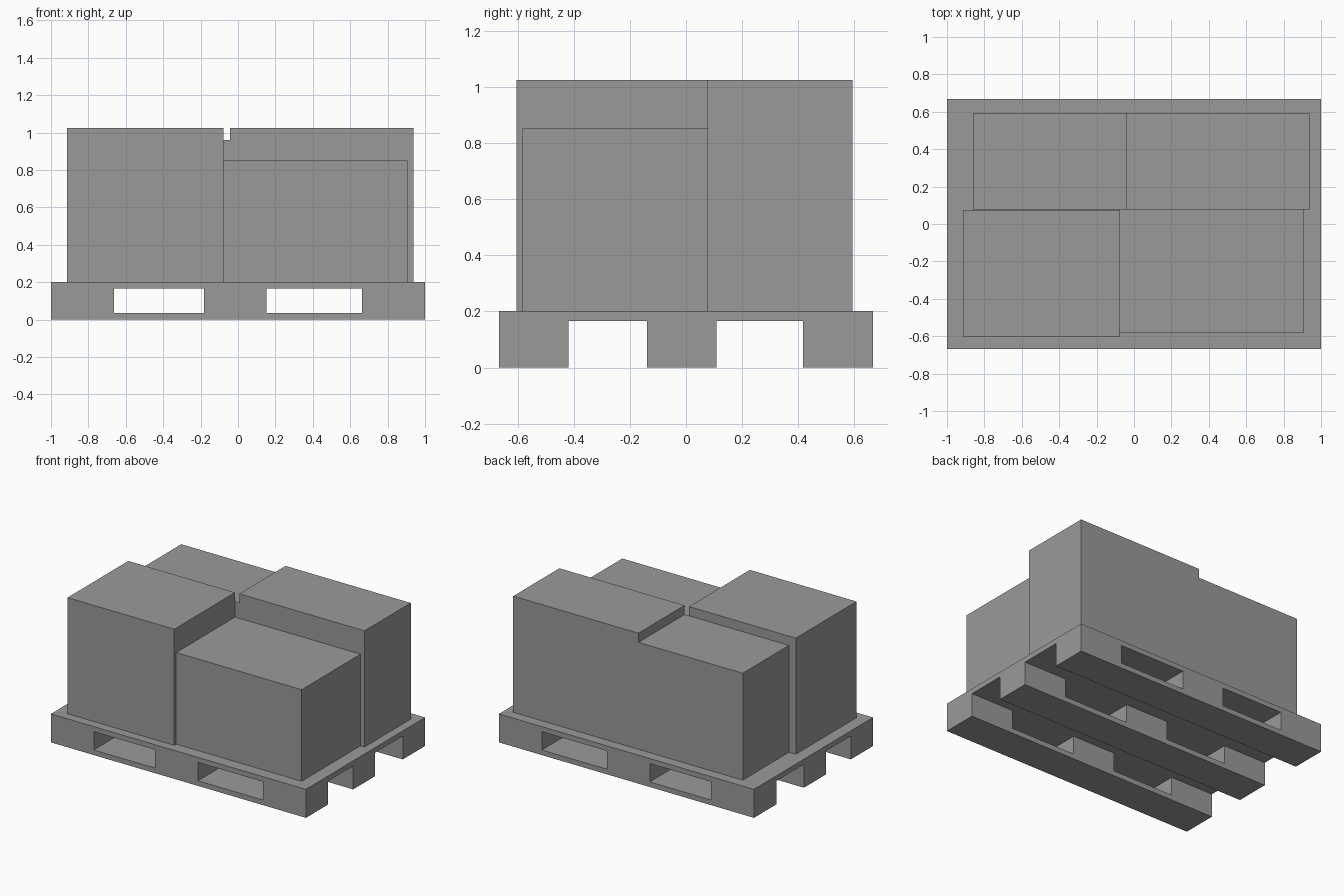
import bpy
import bmesh
from mathutils import Vector

if "Cube" in bpy.data.objects:
    bpy.data.objects.remove(bpy.data.objects["Cube"])

# Darker grey shared by all parts
grey = bpy.data.materials.new("grey")
grey.diffuse_color = (0.323, 0.323, 0.323, 1)
grey.use_nodes = True
grey.node_tree.nodes["Principled BSDF"].inputs["Base Color"].default_value = grey.diffuse_color


def box(name, x, y, z):
    """Axis-aligned box from (min, max) pairs."""
    lo, hi = Vector((x[0], y[0], z[0])), Vector((x[1], y[1], z[1]))
    mesh = bpy.data.meshes.new(name)
    bm = bmesh.new()
    bmesh.ops.create_cube(bm, size=1)
    for v in bm.verts:
        v.co = Vector([c * s for c, s in zip(v.co, hi - lo)]) + (lo + hi) / 2
    bm.to_mesh(mesh)
    bm.free()
    mesh.materials.append(grey)
    obj = bpy.data.objects.new(name, mesh)
    bpy.context.collection.objects.link(obj)
    return obj


def cut(target, x, y, z):
    """Subtract a box from the target and discard the cutter."""
    cutter = box("cutter", x, y, z)
    cutter.hide_render = True
    mod = target.modifiers.new("cut", 'BOOLEAN')
    mod.operation = 'DIFFERENCE'
    mod.solver = 'EXACT'
    mod.object = cutter
    bpy.context.view_layer.objects.active = target
    bpy.ops.object.modifier_apply(modifier=mod.name)
    bpy.data.objects.remove(cutter)


DECK_TOP, DECK_UNDER, SLAT_TOP = 0.202, 0.166, 0.036

# Pallet: solid slab with lengthwise channels and fork openings cut away
pallet = box("pallet", (-1, 1), (-0.667, 0.667), (0, DECK_TOP))
for y in ((-0.418, -0.139), (0.108, 0.417)):
    cut(pallet, (-1.1, 1.1), y, (-0.1, DECK_UNDER))
for x in ((-0.664, -0.183), (0.152, 0.663)):
    cut(pallet, x, (-0.8, 0.8), (SLAT_TOP, DECK_UNDER))

# Cartons stacked on the deck
cartons = {
    "carton_front_left": ((-0.914, -0.077), (-0.604, 0.076), 1.025),
    "carton_front_right": ((-0.077, 0.907), (-0.582, 0.077), 0.851),
    "carton_back_right": ((-0.043, 0.939), (0.077, 0.594), 1.025),
    "carton_back_left": ((-0.861, -0.043), (0.077, 0.594), 0.96),
}
for name, (x, y, top) in cartons.items():
    box(name, x, y, (DECK_TOP, top))
